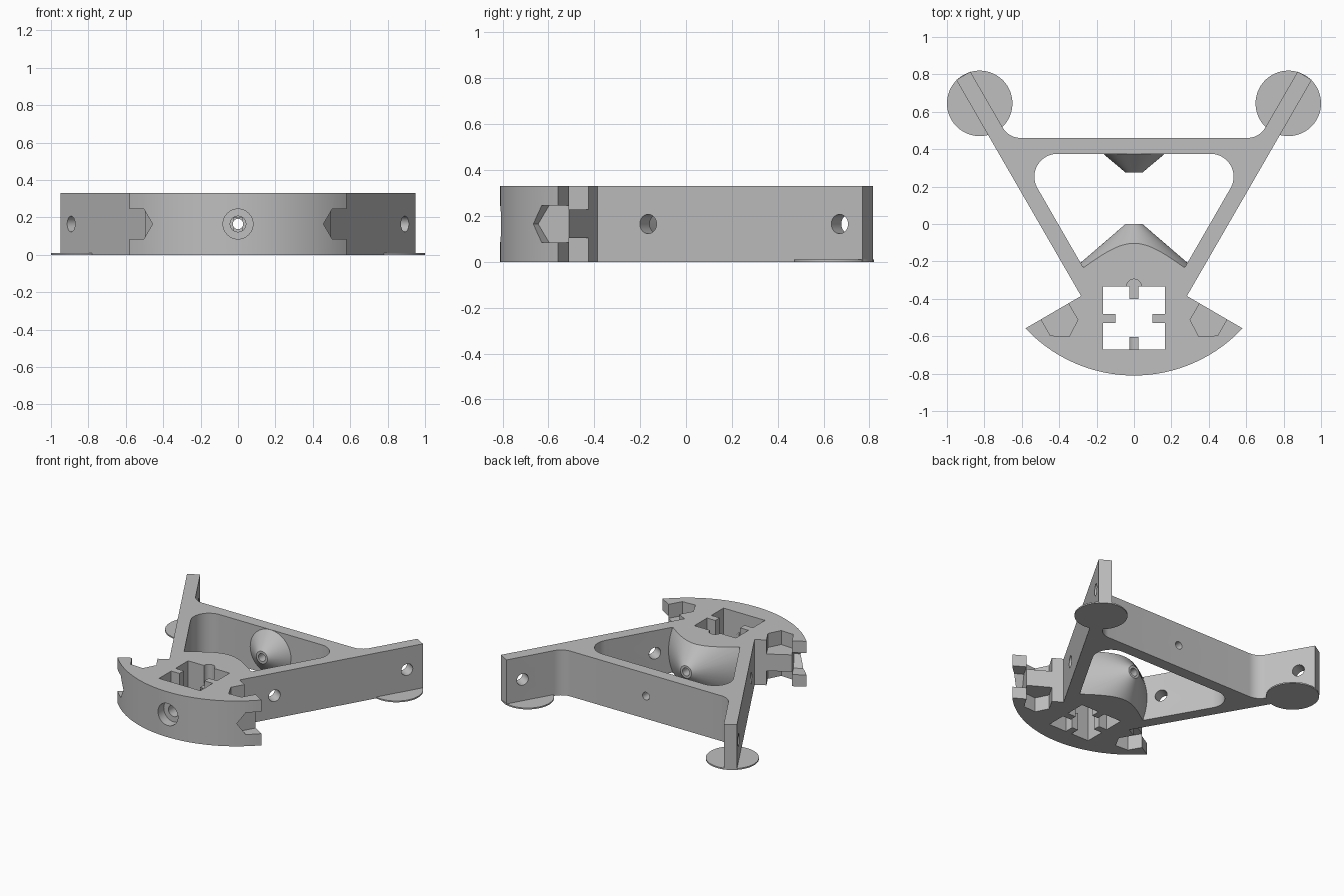
import bpy, bmesh, math
from mathutils import Vector, Matrix

cube = bpy.data.objects.get("Cube")
if cube:
    bpy.data.objects.remove(cube, do_unlink=True)

H = 0.33          # plate height
MID = H / 2       # height of every cross hole
S60 = math.sqrt(3)
X, Y, Z = Vector((1, 0, 0)), Vector((0, 1, 0)), Vector((0, 0, 1))

gray = bpy.data.materials.new("light_gray")
gray.use_nodes = True
color = (0.52, 0.52, 0.52, 1)
gray.diffuse_color = color
gray.node_tree.nodes["Principled BSDF"].inputs["Base Color"].default_value = color


def finish(name, bm):
    bmesh.ops.recalc_face_normals(bm, faces=bm.faces)
    mesh = bpy.data.meshes.new(name)
    bm.to_mesh(mesh)
    bm.free()
    mesh.materials.append(gray)
    obj = bpy.data.objects.new(name, mesh)
    bpy.context.scene.collection.objects.link(obj)
    return obj


def prism(name, pts, lo, hi, origin=Vector(), u=X, v=Y, w=Z):
    """Extrude a flat outline given in axes u, v along w from lo to hi."""
    bm = bmesh.new()
    face = bm.faces.new([bm.verts.new(origin + u * a + v * b + w * lo) for a, b in pts])
    out = bmesh.ops.extrude_face_region(bm, geom=[face])
    verts = [g for g in out["geom"] if isinstance(g, bmesh.types.BMVert)]
    bmesh.ops.translate(bm, verts=verts, vec=w * (hi - lo))
    return finish(name, bm)


def box(name, x0, x1, y0, y1, z0, z1):
    return prism(name, [(x0, y0), (x1, y0), (x1, y1), (x0, y1)], z0, z1)


def rod(name, p0, p1, r0, r1=None, segments=48):
    """Cylinder or cone between two points."""
    p0, p1 = Vector(p0), Vector(p1)
    axis = p1 - p0
    bm = bmesh.new()
    mat = Matrix.Translation((p0 + p1) / 2) @ axis.to_track_quat('Z', 'Y').to_matrix().to_4x4()
    bmesh.ops.create_cone(bm, cap_ends=True, segments=segments, radius1=r0,
                          radius2=r0 if r1 is None else r1, depth=axis.length, matrix=mat)
    return finish(name, bm)


def cut(target, *cutters):
    """Subtract the cutters from target and discard them."""
    for cutter in cutters:
        mod = target.modifiers.new("cut", 'BOOLEAN')
        mod.operation, mod.solver, mod.object = 'DIFFERENCE', 'EXACT', cutter
        deps = bpy.context.evaluated_depsgraph_get()
        deps.update()
        mesh = bpy.data.meshes.new_from_object(target.evaluated_get(deps))
        target.modifiers.clear()
        target.data = mesh
        bpy.data.objects.remove(cutter, do_unlink=True)
    return target


def fillet(prev, corner, nxt, r, steps=10):
    """Points of a round replacing a corner."""
    c = Vector(corner)
    a, b = (Vector(prev) - c).normalized(), (Vector(nxt) - c).normalized()
    half = a.angle(b) / 2
    center = c + (a + b).normalized() * r / math.sin(half)
    start = c + a * r / math.tan(half) - center
    end = c + b * r / math.tan(half) - center
    sweep = start.angle_signed(end)
    return [tuple(center + Matrix.Rotation(-sweep * i / steps, 2) @ start) for i in range(steps + 1)]


def mirrored(half):
    """Close a right-hand outline with its left-hand reflection."""
    return half + [(-x, y) for x, y in reversed(half)]


# Body outline: front arc, sector edge, arm, rounded inner corner, cross bar
radius, arc_y, tip = 0.793, -0.017, (0.58, -0.558)
sweep = math.asin(tip[0] / radius)
arc = [(radius * math.sin(sweep * (i + 0.5) / 24.5), arc_y - radius * math.cos(sweep * (i + 0.5) / 24.5))
       for i in range(25)]
arm_tip = (0.875, 0.815)
bar_corner = (arm_tip[0] - (arm_tip[1] - 0.46) / S60, 0.46)
half = arc + [(0.283, -0.385), (0.95, 0.77), arm_tip]
half += fillet(arm_tip, bar_corner, (0, 0.46), 0.11)
body = prism("frame_body", mirrored(half), 0, H)

# Triangular window, leaving the two facing cones standing
top_corner, low_corner = (0.622, 0.375), (0.273, -0.23)
half = [low_corner] + fillet(low_corner, top_corner, (0, 0.375), 0.122, 16)
window = prism("window_cutter", mirrored(half), -0.1, H + 0.1)
cut(window,
    rod("head_cone", (0, -0.26, MID), (0, 0, MID), 0.347, 0.045, 96),
    rod("bar_cone", (0, 0.385, MID), (0, 0.275, MID), 0.176, 0.045, 64))
cut(body, window)

# Square socket with four locating tabs
socket = box("socket_cutter", -0.167, 0.167, -0.67, -0.335, -0.1, H + 0.1)
cut(socket,
    box("tab_right", 0.1, 0.2, -0.53, -0.48, -0.2, 0.6),
    box("tab_left", -0.2, -0.1, -0.53, -0.48, -0.2, 0.6),
    box("tab_front", -0.025, 0.025, -0.7, -0.605, -0.2, 0.2),
    box("tab_back", -0.025, 0.025, -0.4, -0.3, -0.2, 0.2))
cut(body, socket, rod("socket_relief", (0, -0.335, 0.2), (0, -0.335, 0.5), 0.04))

# Long bore through head, cones and bar, with a front counterbore
cut(body,
    rod("counterbore", (0, -0.9, MID), (0, -0.74, MID), 0.08),
    rod("front_bore", (0, -0.9, MID), (0, -0.5, MID), 0.042),
    rod("long_bore", (0, -0.45, MID), (0, 0.6, MID), 0.028))

for s in (1, -1):
    # Cross holes through each arm
    inward = Vector((-s * S60 / 2, 0.5, 0))
    for y in (-0.165, 0.67):
        p = Vector((s * (0.95 - (0.77 - y) / S60), y, MID))
        cut(body, rod("arm_hole", p - inward * 0.05, p + inward * 0.13, 0.042))

    # Pointed pockets in the sector edge: above, below, and in from the arc
    origin = Vector((s * tip[0], tip[1], 0))
    along, deep = Vector((-s * S60 / 2, 0.5, 0)), Vector((-s * 0.5, -S60 / 2, 0))

    def pocket(a, b):
        return [(a, -0.05), (b, -0.05), (b, 0.1), ((a + b) / 2, 0.155), (a, 0.1)]

    cut(body,
        prism("low_pocket", pocket(0.096, 0.265), -0.1, 0.105, origin, along, deep, Z),
        prism("high_pocket", pocket(0.096, 0.265), 0.228, 0.5, origin, along, deep, Z),
        prism("end_pocket", pocket(0.085, 0.245), -0.3, 0.095, origin, Z, deep, along))

# Thin round feet under the arm ends
parts = [body]
for side, s in (("left", 1), ("right", -1)):
    parts.append(rod(side + "_foot_disc", (s * 0.825, 0.645, 0), (s * 0.825, 0.645, 0.01), 0.175, None, 64))

# Smooth rounds, keep hard edges
for obj in parts:
    bpy.ops.object.select_all(action='DESELECT')
    obj.select_set(True)
    bpy.context.view_layer.objects.active = obj
    bpy.ops.object.shade_smooth_by_angle(angle=math.radians(25))
